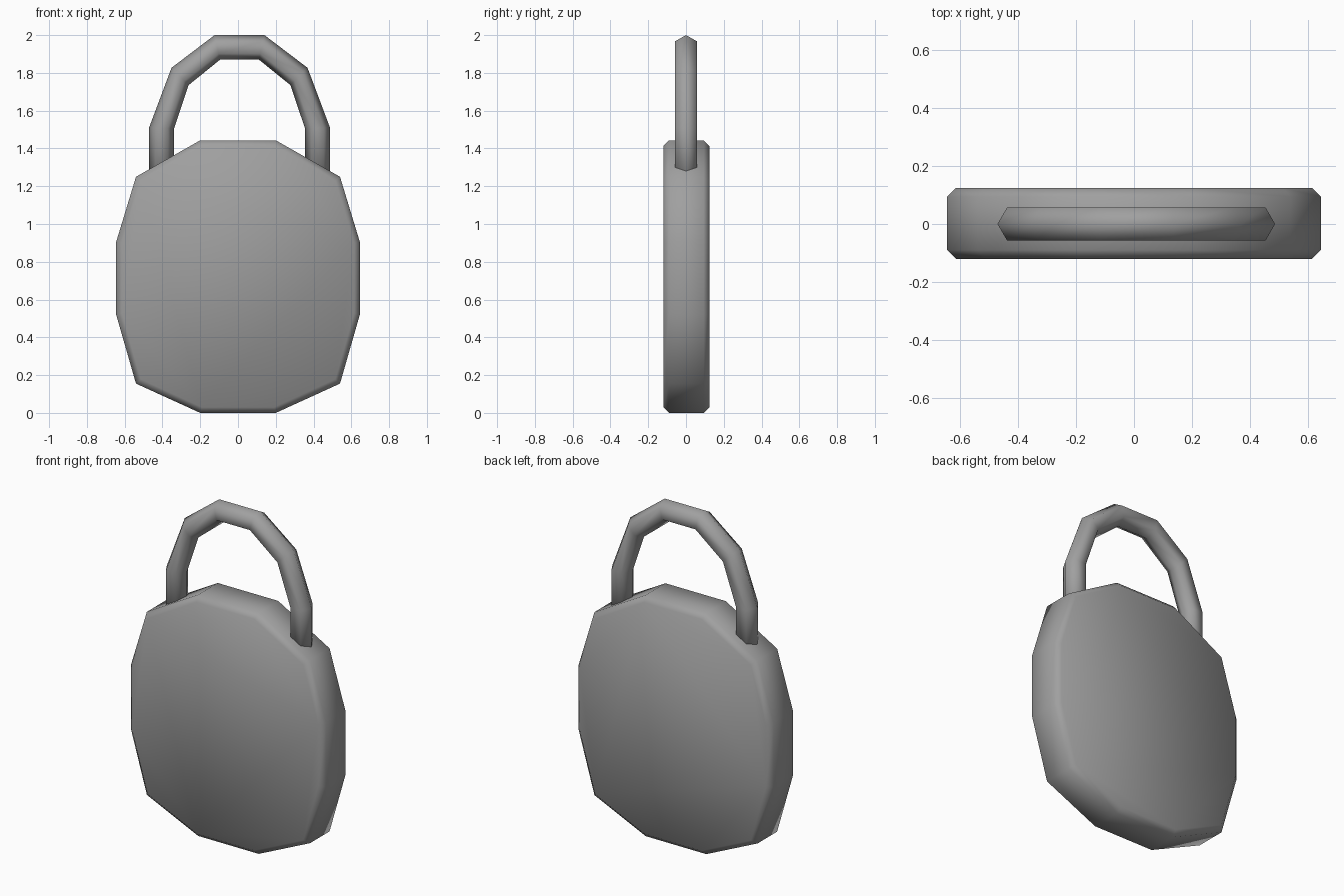
import bpy
import bmesh

cube = bpy.data.objects.get("Cube")
if cube:
    bpy.data.objects.remove(cube)

grey = bpy.data.materials.new("grey metal")
grey.use_nodes = True
colour = (0.35, 0.35, 0.35, 1)
grey.diffuse_color = colour
grey.node_tree.nodes["Principled BSDF"].inputs["Base Color"].default_value = colour


def loft(name, rings):
    """Skin a list of closed rings, cap both ends and shade smooth."""
    bm = bmesh.new()
    loops = [[bm.verts.new(p) for p in ring] for ring in rings]
    count = len(loops[0])
    for a, b in zip(loops, loops[1:]):
        for i in range(count):
            j = (i + 1) % count
            bm.faces.new((a[i], a[j], b[j], b[i]))
    bm.faces.new(loops[0])
    bm.faces.new(loops[-1])
    bmesh.ops.recalc_face_normals(bm, faces=bm.faces)
    for face in bm.faces:
        face.smooth = True
    mesh = bpy.data.meshes.new(name)
    bm.to_mesh(mesh)
    bm.free()
    mesh.materials.append(grey)
    obj = bpy.data.objects.new(name, mesh)
    bpy.context.collection.objects.link(obj)
    return obj


# Body: twelve-sided slab with chamfered front and back rims
half = [(0.20, 0), (0.54, 0.155), (0.645, 0.52),
        (0.645, 0.905), (0.54, 1.25), (0.20, 1.443)]
outline = half + [(-x, z) for x, z in reversed(half)]
middle = 0.72


def body_ring(y, inset):
    sx, sz = 1 - inset / 0.645, 1 - inset / middle
    return [(x * sx, y, middle + (z - middle) * sz) for x, z in outline]


loft("lock_body", [body_ring(-0.12, 0.03), body_ring(-0.09, 0),
                   body_ring(0.094, 0), body_ring(0.124, 0.03)])

# Shackle: six-sided bar bent into an arch, given by outer and inner points
centre = 0.008
arch = [((0.479, 1.20), (0.347, 1.20)),
        ((0.479, 1.51), (0.347, 1.505)),
        ((0.360, 1.827), (0.270, 1.735)),
        ((0.132, 2.0), (0.103, 1.87))]


def bar_ring(outer, inner, side):
    ring = []
    for t, y in ((0, 0), (0.25, 0.057), (0.75, 0.057),
                 (1, 0), (0.75, -0.057), (0.25, -0.057)):
        x = outer[0] + (inner[0] - outer[0]) * t
        z = outer[1] + (inner[1] - outer[1]) * t
        ring.append((centre + side * x, y, z))
    return ring


loft("shackle", [bar_ring(o, i, -1) for o, i in arch]
     + [bar_ring(o, i, 1) for o, i in reversed(arch)])
